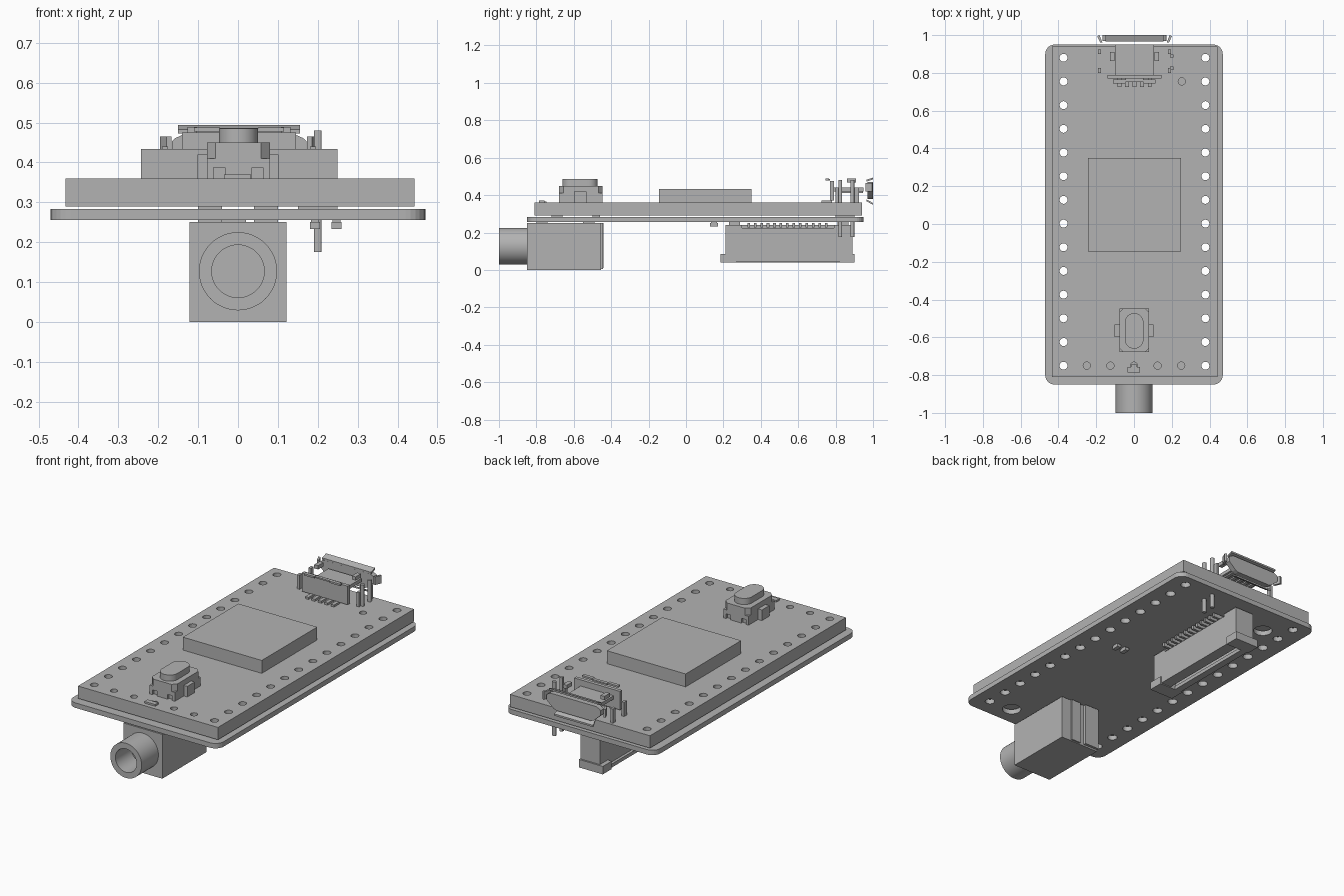
import bpy, bmesh, math
from mathutils import Vector, Matrix

cube = bpy.data.objects.get("Cube")
if cube:
    bpy.data.objects.remove(cube, do_unlink=True)

grey = bpy.data.materials.new("plain grey")
grey.use_nodes = True
grey.diffuse_color = (0.45, 0.45, 0.45, 1)
grey.node_tree.nodes["Principled BSDF"].inputs["Base Color"].default_value = grey.diffuse_color


def finish(name, bm, smooth=False):
    bmesh.ops.recalc_face_normals(bm, faces=bm.faces)
    mesh = bpy.data.meshes.new(name)
    bm.to_mesh(mesh)
    bm.free()
    mesh.materials.append(grey)
    ob = bpy.data.objects.new(name, mesh)
    bpy.context.collection.objects.link(ob)
    if smooth:
        bpy.ops.object.select_all(action='DESELECT')
        ob.select_set(True)
        bpy.context.view_layer.objects.active = ob
        bpy.ops.object.shade_smooth_by_angle(angle=math.radians(35))
    return ob


def add_box(bm, x, y, z):
    size = Vector((x[1] - x[0], y[1] - y[0], z[1] - z[0]))
    mid = Vector((sum(x), sum(y), sum(z))) / 2
    bmesh.ops.create_cube(bm, size=1, matrix=Matrix.Translation(mid) @ Matrix.Diagonal((*size, 1)))


def boxes(name, *parts):
    bm = bmesh.new()
    for part in parts:
        add_box(bm, *part)
    return finish(name, bm)


def add_prism(bm, points, lo, hi, axis='Z'):
    """Extrude a 2D outline along z, or along y with the outline in x and z."""
    place = (lambda p, h: (p[0], p[1], h)) if axis == 'Z' else (lambda p, h: (p[0], h, p[1]))
    face = bm.faces.new([bm.verts.new(place(p, lo)) for p in points])
    step = Vector(place((0, 0), hi - lo))
    new = bmesh.ops.extrude_face_region(bm, geom=[face])["geom"]
    bmesh.ops.translate(bm, vec=step, verts=[v for v in new if isinstance(v, bmesh.types.BMVert)])


def circle(x, y, r, n=20):
    return [(x + r * math.cos(math.tau * i / n), y + r * math.sin(math.tau * i / n)) for i in range(n)]


def rounded(x, y, r, n=6):
    pts = []
    for q, (cx, cy) in enumerate([(x[1] - r, y[1] - r), (x[0] + r, y[1] - r),
                                  (x[0] + r, y[0] + r), (x[1] - r, y[0] + r)]):
        for i in range(n + 1):
            a = math.pi / 2 * (q + i / n)
            pts.append((cx + r * math.cos(a), cy + r * math.sin(a)))
    return pts


def prism(name, points, lo, hi, axis='Z', smooth=False):
    bm = bmesh.new()
    add_prism(bm, points, lo, hi, axis)
    return finish(name, bm, smooth)


def cut(ob, bm):
    cutter = finish("cutter", bm)
    cutter.hide_render = True
    mod = ob.modifiers.new("cut", 'BOOLEAN')
    mod.operation, mod.solver, mod.object = 'DIFFERENCE', 'EXACT', cutter
    bpy.context.view_layer.update()
    done = ob.evaluated_get(bpy.context.evaluated_depsgraph_get())
    mesh = bpy.data.meshes.new_from_object(done)
    ob.modifiers.clear()
    ob.data = mesh
    bpy.data.objects.remove(cutter, do_unlink=True)


# Circuit boards with rows of pin holes
rows = [(x, 0.88 - 0.1254 * i) for x in (-0.373, 0.378) for i in range(14)]
lower = prism("lower_board", rounded((-0.47, 0.47), (-0.85, 0.95), 0.05), 0.255, 0.283)
upper = prism("upper_board", [(-0.433, -0.81), (0.442, -0.81), (0.442, 0.94), (-0.433, 0.94)], 0.29, 0.36)

holes = bmesh.new()
for x, y in rows:
    add_prism(holes, circle(x, y, 0.026), 0.2, 0.4)
for x, y in ((0.235, -0.74), (-0.255, 0.77)):
    add_prism(holes, circle(x, y, 0.05, 28), 0.2, 0.4)
cut(lower, holes)

holes = bmesh.new()
for x, y in rows:
    add_prism(holes, circle(x, y, 0.021), 0.2, 0.4)
for x, y in [(0.125 * i, -0.75) for i in range(-2, 3)] + [(0.253, 0.755)]:
    add_prism(holes, circle(x, y, 0.019), 0.34, 0.4)
cut(upper, holes)

boxes("board_spacers", *[((x, x + 0.06), y, (0.28, 0.295))
                         for x in (-0.1, 0.04) for y in ((-0.72, -0.66), (-0.5, -0.46))],
      ((0.15, 0.25), (0.8, 0.9), (0.28, 0.292)))

# Main chip
boxes("main_chip", ((-0.243, 0.25), (-0.145, 0.35), (0.36, 0.433)))

# Push button
c = 0.022
base = boxes("button_base", ((-0.078, 0.08), (-0.678, -0.447), (0.36, 0.45)))
notches = bmesh.new()
for x in (-0.047, 0.049):
    add_box(notches, (x - 0.014, x + 0.014), (-0.7, -0.665), (0.35, 0.387))
    add_box(notches, (x - 0.014, x + 0.014), (-0.46, -0.42), (0.35, 0.387))
for x in (-0.078, 0.08):
    for y in (-0.678, -0.447):
        add_prism(notches, [(x - c, y), (x, y - c), (x + c, y), (x, y + c)], 0.41, 0.5)
cut(base, notches)
prism("button_cap", rounded((-0.048, 0.05), (-0.66, -0.472), 0.048, 8), 0.44, 0.485, smooth=True)
boxes("button_side_tabs", *[(x, (-0.598, -0.532), (0.36, 0.42)) for x in ((-0.102, -0.07), (0.07, 0.102))])

# Small part in front of the button
boxes("front_component", ((-0.035, 0.032), (-0.785, -0.757), (0.355, 0.37)),
      ((-0.015, 0.015), (-0.757, -0.745), (0.355, 0.366)))

# Socket shell: a hollow outline with wide top and narrow bottom
def shell_outline(t):
    half = [(0.115 - t * 0.5, 0.367 + t), (0.135 - t * 0.6, 0.375 + t), (0.182 - t, 0.42 + t * 0.4),
            (0.182 - t, 0.457 - t * 0.3), (0.173 - t, 0.474 - t), (0.155 - t, 0.482 - t)]
    return [(x + 0.003, z) for x, z in half] + [(0.003 - x, z) for x, z in reversed(half)]


shell = prism("socket_shell", shell_outline(0), 0.73, 0.97, 'Y')
hollow = bmesh.new()
add_prism(hollow, shell_outline(0.013), 0.70, 1.0, 'Y')
for x in (-0.115, 0.12):
    add_box(hollow, (x - 0.016, x + 0.016), (0.855, 0.925), (0.46, 0.5))
add_box(hollow, (-0.105, 0.11), (0.72, 0.745), (0.46, 0.5))
cut(shell, hollow)

boxes("socket_top_details", *[((x - 0.012, x + 0.012), (0.862, 0.91), (0.468, 0.489)) for x in (-0.115, 0.12)],
      ((-0.11, -0.045), (0.745, 0.765), (0.478, 0.488)), ((0.05, 0.115), (0.745, 0.765), (0.478, 0.488)),
      ((-0.045, 0.05), (0.752, 0.77), (0.478, 0.486)))
boxes("socket_core", ((-0.14, 0.146), (0.77, 0.79), (0.37, 0.475)), ((-0.1, 0.106), (0.78, 0.95), (0.42, 0.44)))
boxes("socket_contacts", *[part for i in range(-2, 3) for part in
      (((0.04 * i - 0.007, 0.04 * i + 0.013), (0.725, 0.78), (0.36, 0.372)),
       ((0.04 * i - 0.007, 0.04 * i + 0.013), (0.80, 0.945), (0.412, 0.42)))])

# Flared lips around the socket mouth
lips = bmesh.new()
for inner, outer in (((-0.15, 0.156, 0.482), (-0.15, 0.156, 0.494)), ((-0.11, 0.116, 0.367), (-0.12, 0.126, 0.348))):
    d = 0.01 if inner[2] > 0.4 else -0.01
    ring = [(inner[0], 0.965, inner[2] - d), (inner[0], 0.965, inner[2]), (outer[0], 1, outer[2]), (outer[0], 1, outer[2] - d)]
    a = [lips.verts.new(p) for p in ring]
    b = [lips.verts.new((inner[1] if i < 2 else outer[1], p[1], p[2])) for i, p in enumerate(ring)]
    lips.faces.new(a)
    lips.faces.new(b)
    for i in range(4):
        lips.faces.new((a[i], a[i - 1], b[i - 1], b[i]))
for s in (-1, 1):
    add_prism(lips, [(0.003 + s * x, y) for x, y in ((0.17, 0.96), (0.182, 0.96), (0.198, 0.995), (0.186, 1.0))], 0.42, 0.465)
finish("socket_lips", lips)

# Socket shield legs and the two tall pins beside it
boxes("socket_legs", *[((x - 0.008, x + 0.008), y, (0.355, 0.44))
                       for x in (-0.183, 0.188) for y in ((0.80, 0.825), (0.90, 0.925))])
pins = bmesh.new()
for y in (0.825, 0.89):
    add_prism(pins, rounded((0.19, 0.21), (y - 0.01, y + 0.01), 0.006, 3), 0.175, 0.48)
finish("tall_pins", pins)

# Audio jack below the lower board
jack = prism("jack_body", [(-0.122, 0), (0.122, 0), (0.122, 0.25), (-0.122, 0.25)], -0.85, -0.455, 'Y')
boxes("jack_back_steps", ((-0.122, -0.03), (-0.46, -0.44), (0.01, 0.25)),
      ((0.0, 0.06), (-0.46, -0.445), (0.005, 0.25)))
boxes("jack_feet", *[((x, x + 0.06), y, (0.245, 0.258)) for x in (-0.1, 0.04) for y in ((-0.8, -0.74), (-0.55, -0.49))])
barrel = prism("jack_barrel", circle(0, 0.127, 0.098, 48), -1, -0.845, 'Y')
bore = bmesh.new()
add_prism(bore, circle(0, 0.127, 0.066, 48), -1.1, -0.86, 'Y')
cut(barrel, bore)
bpy.ops.object.select_all(action='DESELECT')
barrel.select_set(True)
bpy.context.view_layer.objects.active = barrel
bpy.ops.object.shade_smooth_by_angle(angle=math.radians(35))

# Ribbon cable connector below the lower board
ribbon = boxes("ribbon_connector", ((-0.085, 0.035), (0.21, 0.89), (0.045, 0.24)))
slots = bmesh.new()
add_box(slots, (-0.065, -0.03), (0.27, 0.83), (0.0, 0.1))
add_box(slots, (0.0, 0.1), (0.3, 0.79), (0.225, 0.3))
cut(ribbon, slots)
boxes("ribbon_latch", *[((-0.11, 0.04), y, (0.04, 0.085)) for y in ((0.185, 0.27), (0.82, 0.9))],
      ((-0.1, -0.06), (0.26, 0.83), (0.04, 0.06)))
boxes("ribbon_pins", *[((0.0, 0.075), (0.328 + 0.0345 * i, 0.342 + 0.0345 * i), (0.228, 0.25)) for i in range(13)])
boxes("ribbon_mounts", *[((-0.07, 0.02), y, (0.235, 0.258)) for y in ((0.23, 0.29), (0.81, 0.87))])

# Two tiny parts on the underside
boxes("underside_components", *[((x - 0.012, x + 0.012), (0.128, 0.172), (0.233, 0.25)) for x in (0.193, 0.247)],
      *[((x - 0.01, x + 0.01), (0.135, 0.165), (0.245, 0.258)) for x in (0.193, 0.247)])
